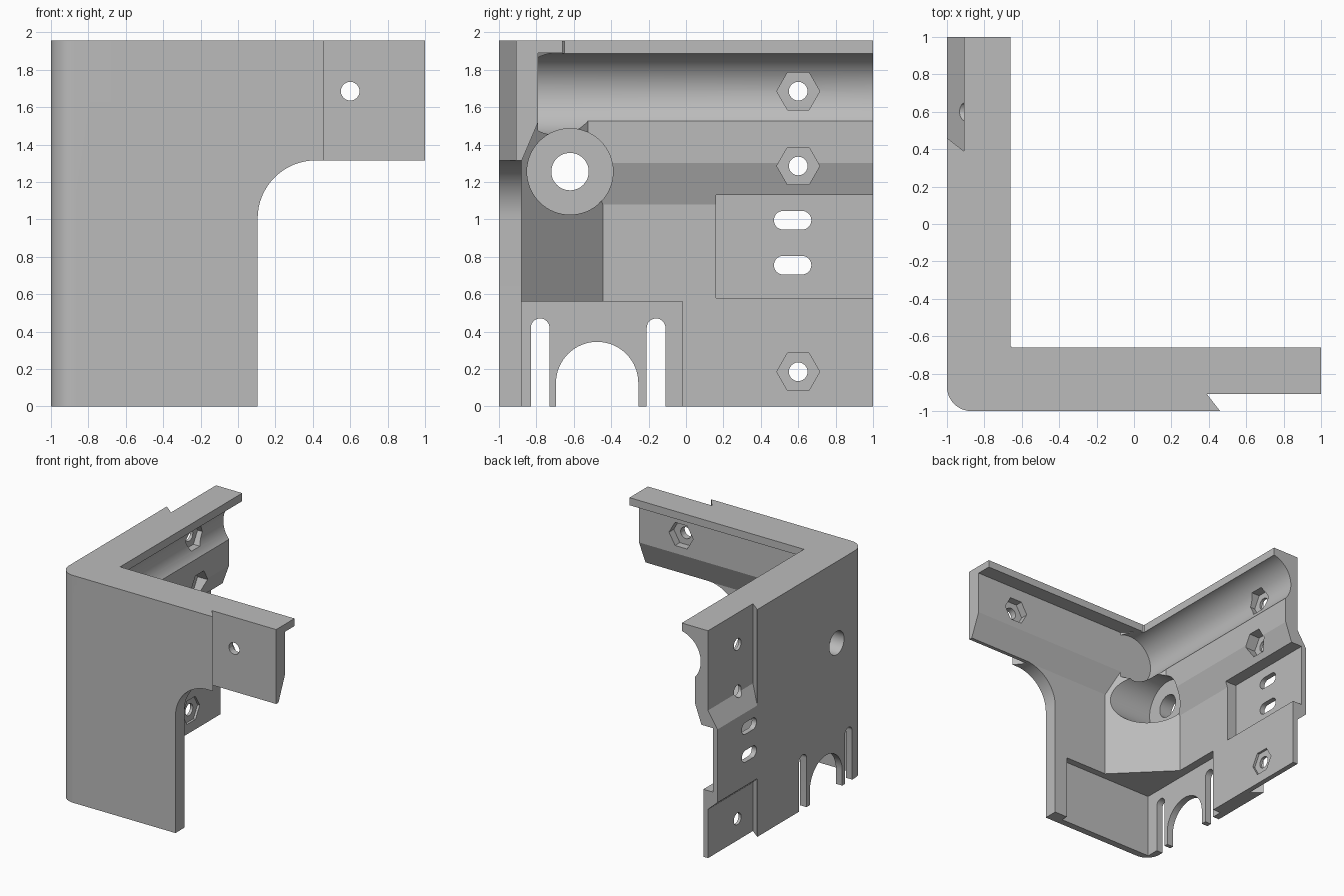
import bpy, bmesh
from math import cos, sin, radians

cube = bpy.data.objects.get("Cube")
if cube:
    bpy.data.objects.remove(cube, do_unlink=True)

grey = bpy.data.materials.new("plain grey")
grey.use_nodes = True
colour = (0.5, 0.5, 0.5, 1)
grey.diffuse_color = colour
grey.node_tree.nodes["Principled BSDF"].inputs["Base Color"].default_value = colour


def arc(cx, cy, r, start, end, n=16):
    steps = [radians(start + (end - start) * i / n) for i in range(n + 1)]
    return [(cx + r * cos(a), cy + r * sin(a)) for a in steps]


def circle(cx, cy, r, n=48):
    return arc(cx, cy, r, 0, 360, n)[:-1]


def prism(name, pts, axis, a, b, bend=None):
    """Extrude a flat outline along an axis, from a to b."""
    place = {"x": lambda u, v, t: (t, u, v),
             "y": lambda u, v, t: (u, t, v),
             "z": lambda u, v, t: (u, v, t)}[axis]
    bm = bmesh.new()
    low = [bm.verts.new(place(u, v, a)) for u, v in pts]
    high = [bm.verts.new(place(u, v, b)) for u, v in pts]
    bm.faces.new(low)
    bm.faces.new(high)
    for i in range(len(pts)):
        j = (i + 1) % len(pts)
        bm.faces.new((low[i], low[j], high[j], high[i]))
    if bend:
        for v in bm.verts:
            bend(v.co)
    bmesh.ops.recalc_face_normals(bm, faces=bm.faces)
    mesh = bpy.data.meshes.new(name)
    bm.to_mesh(mesh)
    bm.free()
    mesh.materials.append(grey)
    ob = bpy.data.objects.new(name, mesh)
    bpy.context.scene.collection.objects.link(ob)
    return ob


def rect(u0, v0, u1, v1):
    return [(u0, v0), (u1, v0), (u1, v1), (u0, v1)]


TOP = 1.955

# Front wall: profile with a thicker upper band and a top flange
bracket = prism("corner_bracket", [
    (-1, 0), (-.88, 0), (-.88, 1.31), (-.79, 1.52), (-.79, 1.89),
    (-.66, 1.89), (-.66, TOP), (-1, TOP)], "x", -1, 1)


def combine(tool, operation="DIFFERENCE"):
    tool.hide_render = True
    mod = bracket.modifiers.new("combine", "BOOLEAN")
    mod.operation = operation
    mod.solver = "EXACT"
    mod.object = tool
    bpy.context.view_layer.update()
    graph = bpy.context.evaluated_depsgraph_get()
    mesh = bpy.data.meshes.new_from_object(bracket.evaluated_get(graph))
    bracket.modifiers.clear()
    bracket.data = mesh
    bpy.data.objects.remove(tool, do_unlink=True)


def cut(*args, **kw):
    combine(prism("cutter", *args, **kw))


# Side wall and the diagonal corner gusset
combine(prism("side_wall", [
    (-1, 0), (-.865, 0), (-.865, 1.08), (-.785, 1.3), (-.785, 1.6),
    (-.66, 1.6), (-.66, TOP), (-1, TOP)], "y", -1, 1), "UNION")
combine(prism("corner_gusset", [(-.95, -.95), (-.36, -.95), (-.95, -.36)],
              "z", .56, TOP - .002), "UNION")

# Rounded outer corner
cut([(-1.1, -1.1), (-.87, -1.1)] + arc(-.87, -.87, .13, 270, 180) + [(-1.1, -.87)],
    "z", -.1, 2.1)

# Large rounded opening under the front arm
cut(arc(.415, 1.005, .31, 180, 90) + [(1.1, 1.315), (1.1, -.1), (.105, -.1)],
    "y", -1.1, -.5)

# Long rounded groove under the side flange
cut(circle(-.62, 1.67, .22, 64), "y", -.79, 1.1)

# Counterbore and through hole at the corner
cut(circle(-.62, 1.255, .23, 64), "x", -.88, -.2)
cut(circle(-.62, 1.255, .1), "x", -1.1, -.7)

# Thin-walled pocket at the bottom corner, and slotted panel pocket
cut(rect(-.94, -.94, -.02, -.02), "z", -.1, .56)
cut(rect(.16, .58, 1.1, 1.13), "x", -.955, -.6)

# Undercut outer recesses on the front arm and the side wall
dovetail = [(-.91, .39), (-1.1, .538), (-1.1, 1.1), (-.91, 1.1)]
cut([(v, u) for u, v in dovetail], "z", 1.2, 2.1)


def slope_floor(co):
    if co.z < 2:
        co.z += 1.55 * (co.x + .91)


def slope_ceiling(co):
    if co.z > 0:
        co.z -= .9 * (co.x + .91)


cut(dovetail, "z", 1.27, 2.1, bend=slope_floor)
cut(dovetail, "z", -.1, .42, bend=slope_ceiling)

# Open slots and arch in the bottom edge of the side wall
for y in (-.78, -.16):
    cut(arc(y, .42, .05, 0, 180) + [(y - .05, -.1), (y + .05, -.1)], "x", -1.1, -.8)
cut(arc(-.475, .125, .22, 0, 180, 32) + [(-.695, -.1), (-.255, -.1)], "x", -1.1, -.8)

# Stadium slots in the panel pocket
for z in (.995, .755):
    cut(arc(.62, z, .05, -90, 90) + arc(.52, z, .05, 90, 270), "x", -1.1, -.8)

# Bolt holes with hexagonal nut pockets
for z in (1.685, 1.285, .185):
    cut(circle(.6, z, .05, 24), "x", -1.1, -.6)
    cut(circle(.6, z, .115, 6), "x", -.885, -.6)
cut(circle(.6, 1.685, .05, 24), "y", -1.1, -.6)
cut(circle(.6, 1.685, .115, 6), "y", -.855, -.7)

# Smooth curves, sharp edges
bpy.ops.object.select_all(action="DESELECT")
bpy.context.view_layer.objects.active = bracket
bracket.select_set(True)
bpy.ops.object.shade_smooth_by_angle(angle=radians(15))
